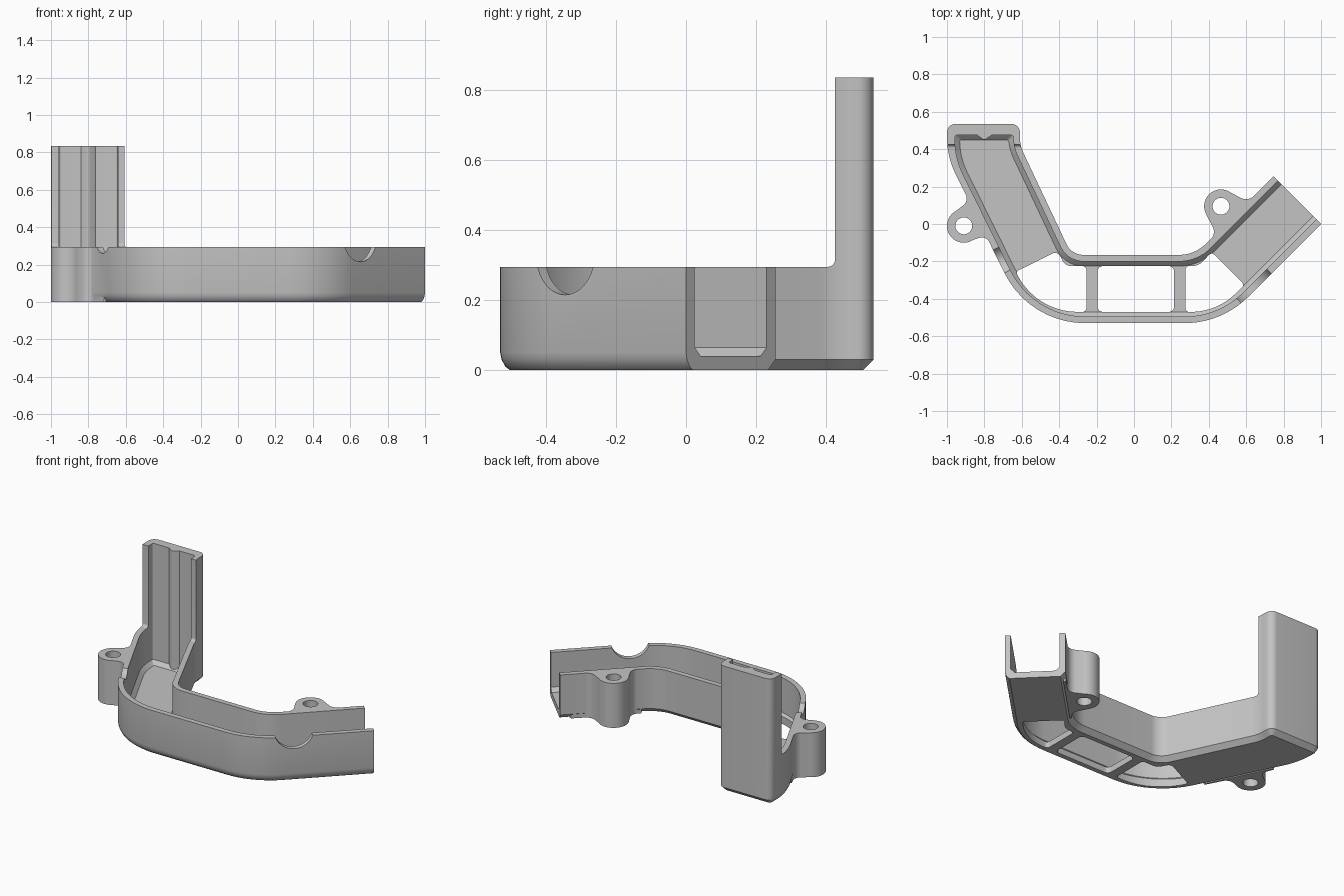
import bpy, bmesh, math
from mathutils import Vector

if "Cube" in bpy.data.objects:
    bpy.data.objects.remove(bpy.data.objects["Cube"])

grey = bpy.data.materials.new("plain_grey")
grey.diffuse_color = (0.55, 0.55, 0.55, 1)
grey.use_nodes = True
grey.node_tree.nodes["Principled BSDF"].inputs["Base Color"].default_value = grey.diffuse_color


def rounded(pts, n=10):
    """Fillet the corners of a closed polygon of (x, y, radius)."""
    out = []
    for i, (x, y, r) in enumerate(pts):
        p = Vector((x, y))
        if r <= 0:
            out.append(p)
            continue
        u = (Vector(pts[i - 1][:2]) - p).normalized()
        v = (Vector(pts[(i + 1) % len(pts)][:2]) - p).normalized()
        half = u.angle(v) / 2
        c = p + (u + v).normalized() * (r / math.sin(half))
        t = r / math.tan(half)
        a, b = p + u * t - c, p + v * t - c
        sweep = math.atan2(a.x * b.y - a.y * b.x, a.dot(b))
        a0 = math.atan2(a.y, a.x)
        for k in range(n + 1):
            q = a0 + sweep * k / n
            out.append(c + Vector((math.cos(q), math.sin(q))) * r)
    return out


def inset(pts, dists):
    """Move each edge of a counter-clockwise polygon inward by its own distance."""
    lines = []
    for i, (x, y, r) in enumerate(pts):
        a, b = Vector((x, y)), Vector(pts[(i + 1) % len(pts)][:2])
        d = (b - a).normalized()
        lines.append((a + Vector((-d.y, d.x)) * dists[i], d))
    out = []
    for i, (x, y, r) in enumerate(pts):
        (p, d), (q, e) = lines[i - 1], lines[i]
        cross = d.x * e.y - d.y * e.x
        w = q - p
        hit = p + d * ((w.x * e.y - w.y * e.x) / cross)
        move = (dists[i - 1] + dists[i]) / 2 * (1 if cross > 0 else -1)
        out.append((hit.x, hit.y, max(r - move, 0.012) if r > 0 else 0))
    return out


def loft(name, rings):
    """Solid through rings of (outline, z)."""
    bm = bmesh.new()
    vs = [[bm.verts.new((p.x, p.y, z)) for p in ring] for ring, z in rings]
    n = len(vs[0])
    bm.faces.new(vs[0][::-1])
    bm.faces.new(vs[-1])
    for a, b in zip(vs, vs[1:]):
        for i in range(n):
            j = (i + 1) % n
            bm.faces.new((a[i], a[j], b[j], b[i]))
    bm.normal_update()
    if bm.calc_volume(signed=True) < 0:
        bmesh.ops.reverse_faces(bm, faces=bm.faces[:])
    me = bpy.data.meshes.new(name)
    bm.to_mesh(me)
    bm.free()
    ob = bpy.data.objects.new(name, me)
    me.materials.append(grey)
    bpy.context.collection.objects.link(ob)
    return ob


def prism(name, pts, z0, z1, n=10):
    ring = rounded(pts, n)
    return loft(name, [(ring, z0), (ring, z1)])


def cylinder(name, x, y, r, z0, z1):
    ring = [Vector((x + r * math.cos(k * math.pi / 24), y + r * math.sin(k * math.pi / 24)))
            for k in range(48)]
    return loft(name, [(ring, z0), (ring, z1)])


def combine(body, tool, op):
    mod = body.modifiers.new("combine", 'BOOLEAN')
    mod.operation, mod.solver, mod.object = op, 'EXACT', tool
    bpy.context.view_layer.update()
    dg = bpy.context.evaluated_depsgraph_get()
    me = bpy.data.meshes.new_from_object(body.evaluated_get(dg))
    body.modifiers.clear()
    body.data = me
    bpy.data.objects.remove(tool)


TOP, TALL = 0.295, 0.835

# Bent channel body: counter-clockwise plan outline, inner side first
plan = [(0.745, 0.255, 0), (0.325, -0.165, 0.2), (-0.334, -0.165, 0.1), (-0.61, 0.42, 0.2),
        (-0.61, 0.535, 0.045), (-1, 0.535, 0.045), (-1, 0.36, 0.45),
        (-0.56, -0.53, 0.48), (0.47, -0.53, 0.48), (1, 0, 0)]


def shell(inner, back, left, outer, end):
    return rounded(inset(plan, [inner] * 4 + [back, left] + [outer] * 3 + [end]))


# Chamfered lower edge on the inner side, rounded on the outer side
rings = [(shell(c, c, r, r, 0), z) for z, c, r in
         ((0, 0.03, 0.028), (0.01, 0.02, 0.015), (0.03, 0, 0.004), (0.05, 0, 0))]
body = loft("channel_body", rings + [(rounded(plan), TALL)])

# Channel cavity with a chamfer along the floor
wide = shell(0.035, 0.06, 0.043, 0.035, -0.1)
slim = shell(0.06, 0.085, 0.068, 0.06, -0.1)
combine(body, loft("cavity", [(slim, 0.04), (wide, 0.065), (wide, 1.0)]), 'DIFFERENCE')

# Trim everything in front of the tower down to wall height, with a small fillet
step = prism("trim", [(-1, TOP, 0), (0.425, TOP, 0.02), (0.425, 1.1, 0), (-1, 1.1, 0)], -1.5, 1.5)
for v in step.data.vertices:
    v.co = (v.co.z, v.co.x, v.co.y)
combine(body, step, 'DIFFERENCE')

# Screw bosses with filleted webs
webs = {
    (-0.91, -0.01): [(-0.915, 0.2, 0), (-0.884, 0.12, 0.05), (-0.955, 0.068, 0), (-0.91, -0.01, 0),
                     (-0.895, -0.098, 0), (-0.79, -0.06, 0.05), (-0.717, -0.2, 0),
                     (-0.705, -0.2, 0), (-0.9, 0.2, 0)],
    (0.465, 0.095): [(0.395, -0.1, 0), (0.44, -0.05, 0.06), (0.385, 0.052, 0), (0.465, 0.095, 0),
                     (0.52, 0.166, 0), (0.61, 0.12, 0.06), (0.7, 0.205, 0),
                     (0.715, 0.2, 0), (0.405, -0.11, 0)]}
for (x, y), pts in webs.items():
    combine(body, prism("web", pts, 0, TOP), 'UNION')
    combine(body, cylinder("boss", x, y, 0.09, 0, TOP), 'UNION')
    combine(body, cylinder("screw_hole", x, y, 0.045, -0.1, 0.5), 'DIFFERENCE')

# Floor openings, leaving two cross bars
openings = [
    [(-0.195, -0.47, 0.03), (0.215, -0.47, 0.03), (0.215, -0.225, 0.03), (-0.195, -0.225, 0.03)],
    [(-0.255, -0.47, 0.02), (-0.525, -0.47, 0.36), (-0.632, -0.255, 0.015), (-0.41, -0.145, 0.03),
     (-0.365, -0.225, 0.05), (-0.255, -0.225, 0.02)],
    [(0.275, -0.47, 0.02), (0.445, -0.47, 0.34), (0.59, -0.325, 0.015), (0.415, -0.15, 0.02),
     (0.345, -0.225, 0.08), (0.275, -0.225, 0.02)]]
for pts in openings:
    combine(body, prism("opening", pts, -0.1, 0.06), 'DIFFERENCE')

# Round cable notches in the outer wall
for x, y, z, r, heading in ((0.655, -0.345, 0.335, 0.12, -math.pi / 4),
                            (-0.722, -0.2, 0.345, 0.085, math.radians(206))):
    cut = cylinder("notch", 0, 0, r, -0.1, 0.1)
    cut.rotation_euler = (0, math.pi / 2, heading)
    cut.location = (x, y, z)
    combine(body, cut, 'DIFFERENCE')

# Rib up the inside of the tower
rib = prism("tower_rib", [(-0.85, 0.485, 0), (-0.835, 0.472, 0.01), (-0.8, 0.448, 0.015),
                          (-0.765, 0.472, 0.01), (-0.75, 0.485, 0)], 0.05, TALL, 4)

for ob in (body, rib):
    bpy.ops.object.select_all(action='DESELECT')
    ob.select_set(True)
    bpy.context.view_layer.objects.active = ob
    bpy.ops.object.shade_smooth_by_angle(angle=math.radians(25))
